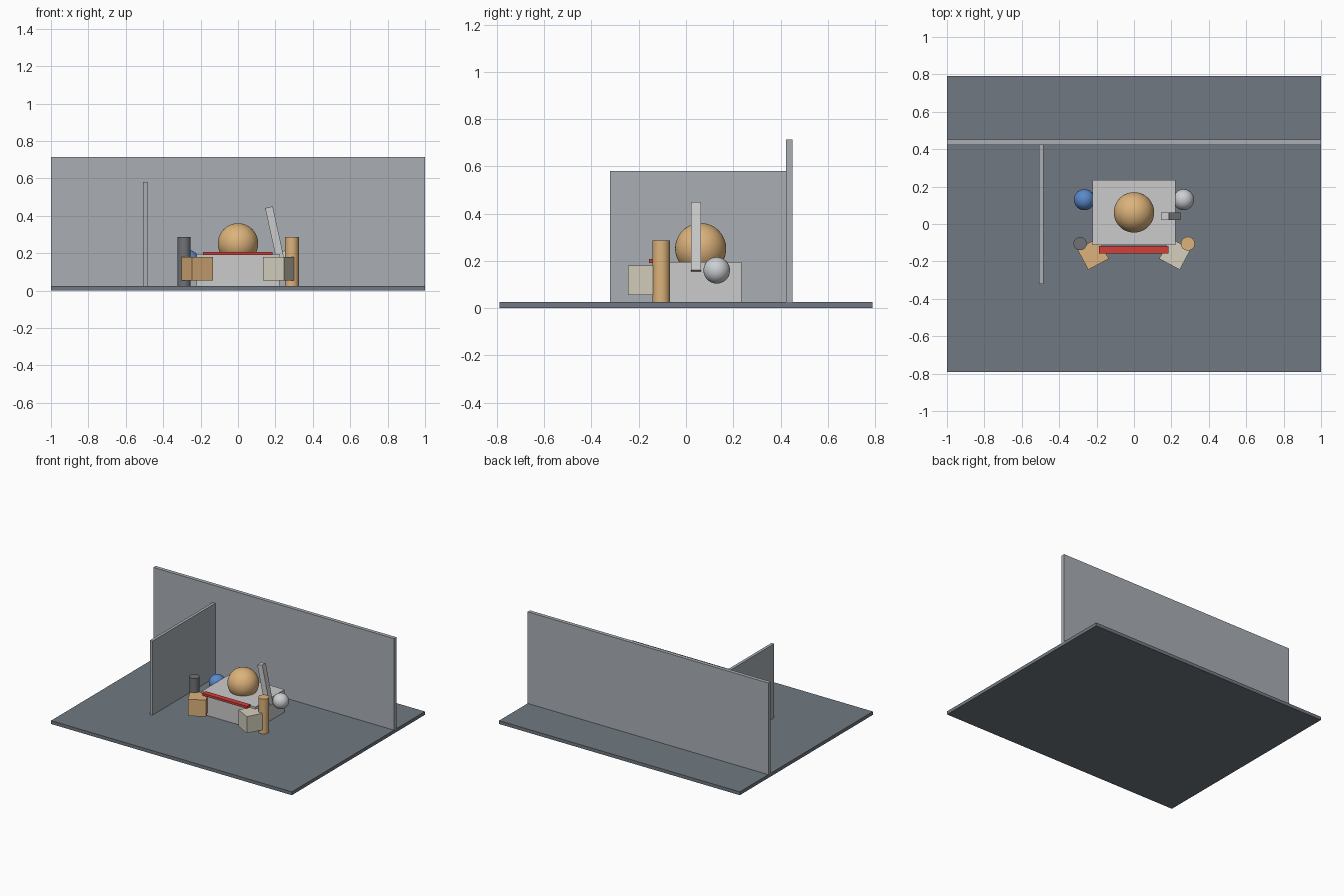
import bpy
from math import radians

if "Cube" in bpy.data.objects:
    bpy.data.objects.remove(bpy.data.objects["Cube"])


def material(name, rgb):
    m = bpy.data.materials.new(name)
    m.diffuse_color = (*rgb, 1)
    m.use_nodes = True
    m.node_tree.nodes["Principled BSDF"].inputs["Base Color"].default_value = m.diffuse_color
    return m


slate = material("slate", (0.16, 0.19, 0.22))
pale = material("pale_grey", (0.40, 0.43, 0.46))
dark = material("dark_grey", (0.16, 0.17, 0.18))
tan = material("tan", (0.72, 0.45, 0.20))
cream = material("cream", (0.66, 0.62, 0.51))
red = material("red", (0.65, 0.05, 0.04))
blue = material("blue", (0.10, 0.25, 0.60))
silver = material("silver", (0.60, 0.62, 0.65))


def finish(name, mat, smooth=False):
    o = bpy.context.object
    o.name = name
    if mat:
        o.data.materials.append(mat)
    if smooth:
        bpy.ops.object.shade_smooth_by_angle()
    return o


def box(name, center, size, mat=None, rot=(0, 0, 0)):
    bpy.ops.mesh.primitive_cube_add(size=1, location=center,
                                    rotation=[radians(a) for a in rot])
    bpy.context.object.scale = size
    bpy.ops.object.transform_apply(location=False, rotation=False, scale=True)
    return finish(name, mat)


def span(name, x, y, z, mat=None):
    """Axis-aligned box given by its limits on each axis."""
    lim = (x, y, z)
    return box(name, [(a + b) / 2 for a, b in lim], [b - a for a, b in lim], mat)


def ball(name, center, r, mat):
    bpy.ops.mesh.primitive_uv_sphere_add(segments=48, ring_count=24, radius=r, location=center)
    return finish(name, mat, True)


def post(name, x, y, r, z0, z1, mat):
    bpy.ops.mesh.primitive_cylinder_add(vertices=48, radius=r, depth=z1 - z0,
                                        location=(x, y, (z0 + z1) / 2))
    return finish(name, mat, True)


# Floor slab and the two upright panels
span("floor", (-1, 1), (-0.79, 0.79), (0, 0.025), slate)
span("back_wall", (-1, 1), (0.423, 0.451), (0.025, 0.713), pale)
span("side_panel", (-0.507, -0.485), (-0.322, 0.423), (0.025, 0.581), pale)

# Central plinth with its large ball, front strip and leaning bar
span("plinth", (-0.223, 0.223), (-0.112, 0.234), (0.025, 0.195))
ball("large_ball", (0, 0.062, 0.252), 0.108, tan)
span("front_strip", (-0.187, 0.185), (-0.157, -0.117), (0.19, 0.207), red)
box("leaning_bar", (0.197, 0.042, 0.301), (0.042, 0.041, 0.296), None, (0, -12.3, 0))

# Mirrored pairs: small balls, posts and turned blocks
pairs = ((-1, "left", blue, dark, 0.035, tan), (1, "right", silver, tan, 0.037, cream))
for s, side, ball_mat, post_mat, post_r, block_mat in pairs:
    ball(f"{side}_small_ball", (0.265 * s, 0.13, 0.16), 0.056, ball_mat)
    post(f"{side}_post", 0.288 * s, -0.105, post_r, 0.025, 0.286, post_mat)
    box(f"{side}_block", (0.219 * s, -0.16, 0.117), (0.125, 0.125, 0.125),
        block_mat, (0, 0, -28 * s))
